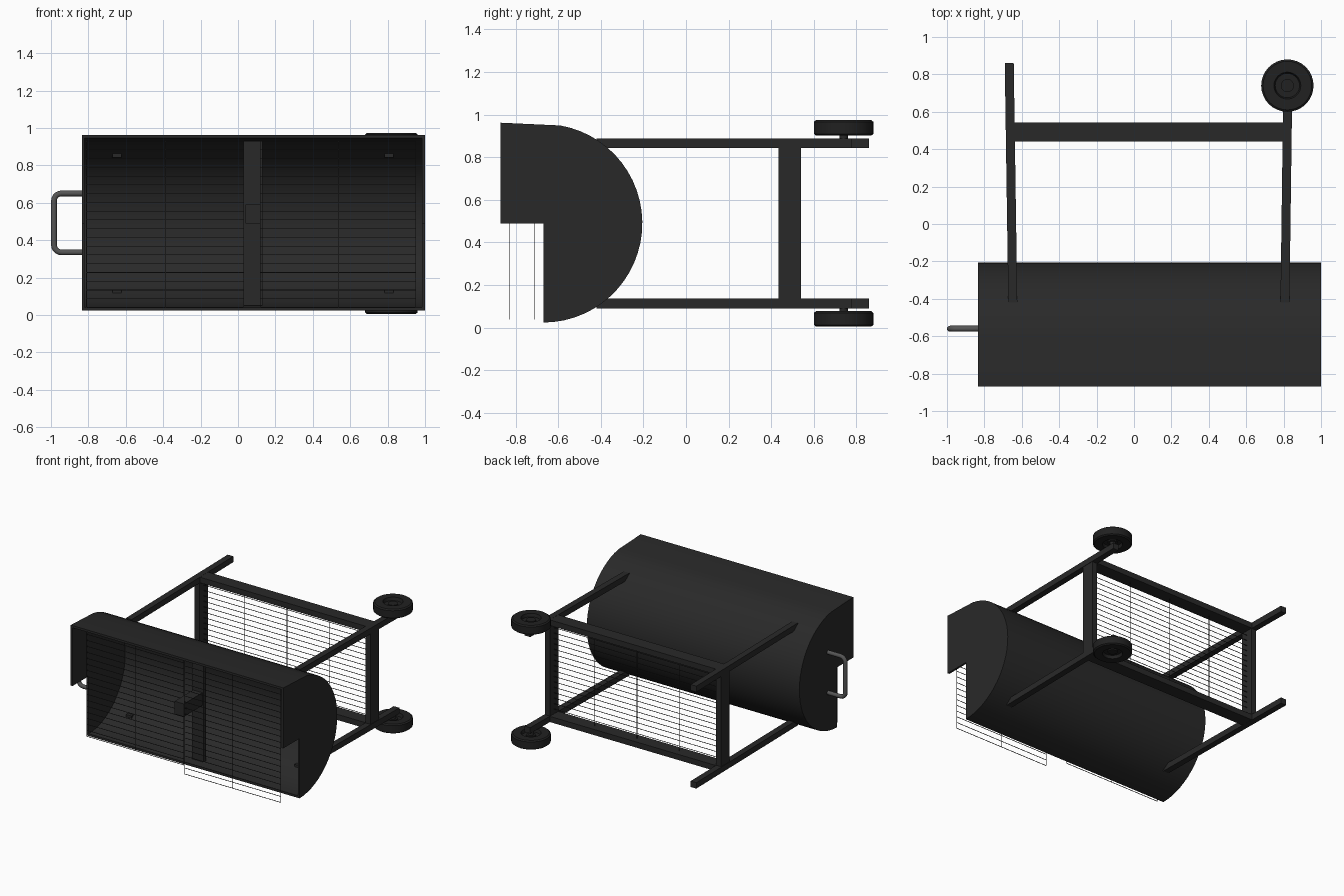
import bpy, bmesh, math
from mathutils import Vector

if "Cube" in bpy.data.objects:
    bpy.data.objects.remove(bpy.data.objects["Cube"])


def material(name, v):
    m = bpy.data.materials.new(name)
    m.diffuse_color = (v, v, v, 1)
    m.use_nodes = True
    m.node_tree.nodes["Principled BSDF"].inputs["Base Color"].default_value = m.diffuse_color
    return m


DARK = material("dark_metal", 0.022)
RUBBER = material("rubber", 0.015)
STEEL = material("steel", 0.09)


def finish(name, bm, mat=DARK, smooth=False):
    bmesh.ops.recalc_face_normals(bm, faces=bm.faces)
    me = bpy.data.meshes.new(name)
    bm.to_mesh(me)
    bm.free()
    me.materials.append(mat)
    ob = bpy.data.objects.new(name, me)
    bpy.context.collection.objects.link(ob)
    if smooth:
        bpy.ops.object.select_all(action='DESELECT')
        ob.select_set(True)
        bpy.context.view_layer.objects.active = ob
        bpy.ops.object.shade_smooth_by_angle(angle=math.radians(30))
    return ob


def add_box(bm, lo, hi):
    vs = bmesh.ops.create_cube(bm, size=1)['verts']
    for v in vs:
        v.co = Vector([(lo[i] + hi[i]) / 2 + v.co[i] * (hi[i] - lo[i]) for i in range(3)])
    return vs


def box(name, lo, hi):
    bm = bmesh.new()
    add_box(bm, lo, hi)
    return finish(name, bm)


def extrude_x(name, outline, x0, x1, smooth=False):
    bm = bmesh.new()
    f = bm.faces.new([bm.verts.new((x0, y, z)) for y, z in outline])
    r = bmesh.ops.extrude_face_region(bm, geom=[f])
    for v in r['geom']:
        if isinstance(v, bmesh.types.BMVert):
            v.co.x = x1
    return finish(name, bm, smooth=smooth)


def lathe_z(name, profile, centre, mat):
    bm = bmesh.new()
    vs = [bm.verts.new((centre[0] + r, centre[1], z)) for r, z in profile]
    es = [bm.edges.new((vs[i], vs[i + 1])) for i in range(len(vs) - 1)]
    bmesh.ops.spin(bm, geom=vs + es, cent=(*centre, 0), axis=(0, 0, 1),
                   angle=math.tau, steps=32)
    bmesh.ops.remove_doubles(bm, verts=bm.verts, dist=1e-4)
    return finish(name, bm, mat, True)


def grate(name, y, x0, x1, z0, z1, rungs, posts):
    bm, t = bmesh.new(), 0.0016
    for i in range(rungs):
        z = z0 + (z1 - z0) * i / (rungs - 1)
        add_box(bm, (x0, y - t, z - t), (x1, y + t, z + t))
    for i in range(posts):
        x = x0 + (x1 - x0) * i / (posts - 1)
        add_box(bm, (x - t, y - t, z0), (x + t, y + t, z1))
    return finish(name, bm)


# Curved barrel skin, lid edge to base edge (y, z)
def skin(ry, rz):
    return [(-0.67 + ry * math.cos(a), 0.49 + rz * math.sin(a))
            for a in (math.radians(80 - 170 * i / 28) for i in range(29))]


outer = [(-0.87, 0.962)] + skin(0.465, 0.466)
inner = [(-0.87, 0.945)] + skin(0.450, 0.449)
extrude_x("barrel_shell", outer + inner[::-1], -0.83, 0.995, True)

# End plates with the stepped lid cut-out
plate = outer + [(-0.67, 0.49), (-0.87, 0.49)]
extrude_x("barrel_end_left", plate, -0.835, -0.82)
extrude_x("barrel_end_right", plate, 0.985, 1.0)

# Centre support and bracket inside the barrel
box("centre_bar", (0.03, -0.61, 0.05), (0.13, -0.58, 0.93))
box("centre_bracket", (0.04, -0.84, 0.49), (0.12, -0.58, 0.59))

# Cooking grates
grate("cooking_grate_left", -0.71, -0.81, 0.03, 0.04, 0.93, 20, 3)
grate("cooking_grate_right", -0.83, 0.12, 0.95, 0.04, 0.93, 20, 3)

# Legs, cross beams and wheels on both sides
for side, z in (("upper", 0.866), ("lower", 0.113)):
    for label, xa, xb, yb in (("plain", -0.648, -0.667, 0.86), ("wheel", 0.807, 0.823, 0.78)):
        bm = bmesh.new()
        for v in add_box(bm, (-0.024, -0.42, z - 0.023), (0.024, yb, z + 0.023)):
            v.co.x += xb if v.co.y > 0 else xa
        finish(f"{label}_leg_{side}", bm)
    box(f"cross_beam_{side}", (-0.66, 0.44, z - 0.022), (0.82, 0.543, z + 0.022))

    s = 1 if z > 0.5 else -1
    prof = [(0, 0.022), (0.035, 0.022), (0.035, 0.012), (0.065, 0.012), (0.072, 0.036),
            (0.13, 0.036), (0.14, 0.028)]
    prof += [(r, -h) for r, h in prof[::-1]]
    lathe_z(f"wheel_{side}", [(r, (0.938 if s > 0 else 0.041) + h) for r, h in prof],
            (0.82, 0.74), RUBBER)
    z0, z1 = sorted((z, z + s * 0.06))
    lathe_z(f"axle_{side}", [(0, z0), (0.02, z0), (0.02, z1), (0, z1)], (0.82, 0.74), DARK)

for label, x in (("left", -0.66), ("right", 0.818)):
    box(f"frame_post_{label}", (x - 0.022, 0.435, 0.113), (x + 0.022, 0.54, 0.866))

# Wire storage shelf in the frame
grate("storage_shelf", 0.49, -0.65, 0.81, 0.13, 0.85, 18, 5)

# Rounded side handle
pts, r = [(-0.825, 0.65)], 0.04
for cz, a0 in ((0.65 - r, 90), (0.335 + r, 180)):
    for i in range(6):
        a = math.radians(a0 + 18 * i)
        pts.append((-0.984 + r + r * math.cos(a), cz + r * math.sin(a)))
pts.append((-0.825, 0.335))
cu = bpy.data.curves.new("side_handle", 'CURVE')
cu.dimensions = '3D'
cu.bevel_depth = 0.016
cu.bevel_resolution = 3
cu.use_fill_caps = True
sp = cu.splines.new('POLY')
sp.points.add(len(pts) - 1)
for p, (x, z) in zip(sp.points, pts):
    p.co = (x, -0.56, z, 1)
cu.materials.append(STEEL)
bpy.context.collection.objects.link(bpy.data.objects.new("side_handle", cu))
